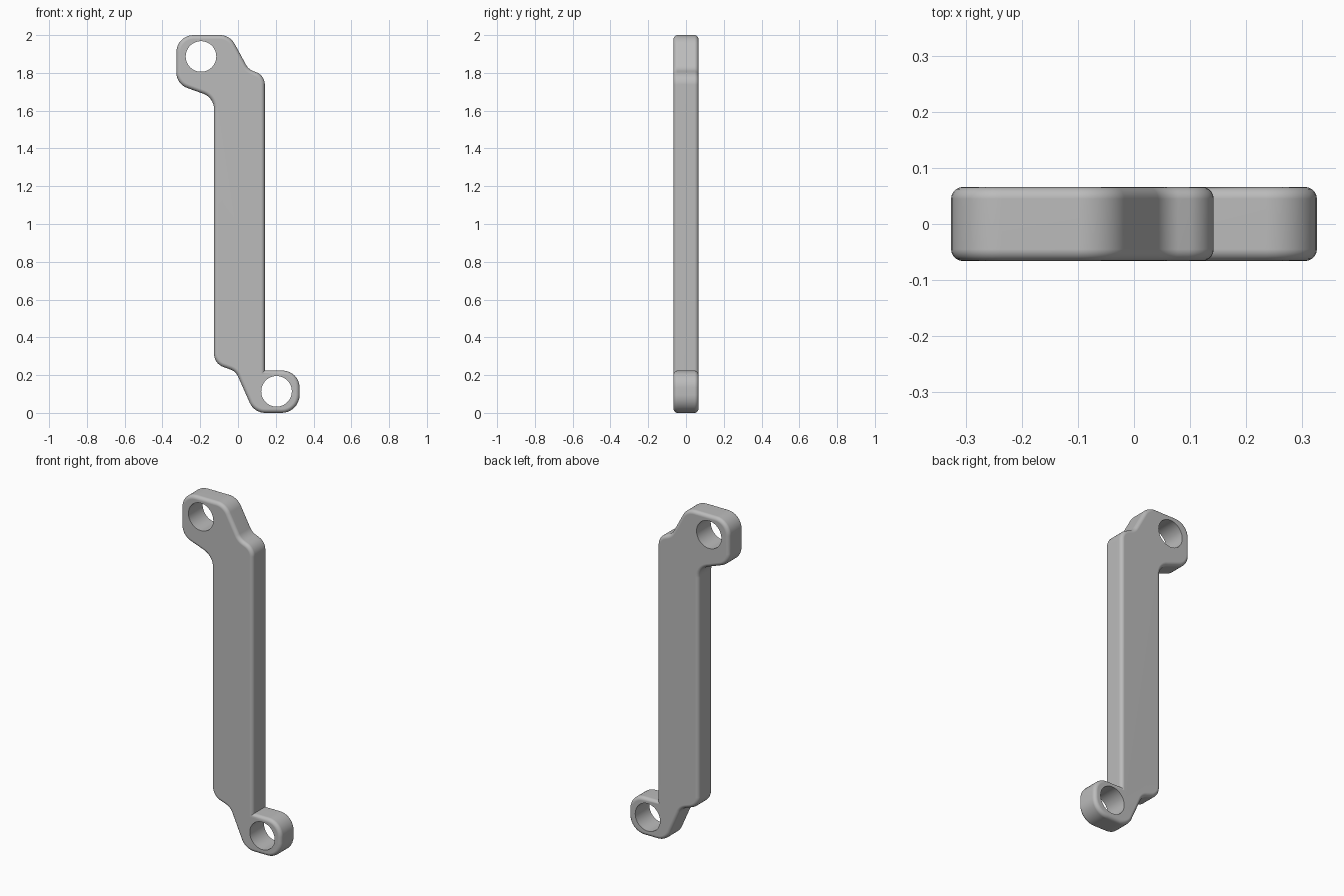
import bpy
import bmesh
import math
from mathutils import Vector

if "Cube" in bpy.data.objects:
    bpy.data.objects.remove(bpy.data.objects["Cube"], do_unlink=True)

HALF = 0.066      # half thickness of the plate
ROUND = 0.021     # rounding of the front and back rims
HOLE_RADIUS = 0.081

# Outline corners, counter-clockwise from the front: x, z, fillet radius
CORNERS = [
    (-0.127, 0.26, 0.075), (-0.012, 0.22, 0.07), (0.086, 0.0, 0.09),
    (0.326, 0.0, 0.095), (0.326, 0.224, 0.09), (0.142, 0.224, 0),
    (0.142, 1.785, 0.07), (0.055, 1.82, 0.07), (-0.043, 2.0, 0.09),
    (-0.326, 2.0, 0.09), (-0.326, 1.741, 0.085), (-0.127, 1.669, 0.085),
]


def fillet(before, corner, after, radius, steps=8):
    """Points of the arc that rounds one outline corner."""
    if not radius:
        return [corner]
    a = (before - corner).normalized()
    b = (after - corner).normalized()
    half = a.angle(b) / 2
    start = corner + a * radius / math.tan(half)
    end = corner + b * radius / math.tan(half)
    centre = corner + (a + b).normalized() * radius / math.sin(half)
    u, v = start - centre, end - centre
    sweep = u.angle(v)
    return [centre + (u * math.sin(sweep * (1 - i / steps))
                      + v * math.sin(sweep * i / steps)) / math.sin(sweep)
            for i in range(steps + 1)]


def make_object(name, bm, material):
    mesh = bpy.data.meshes.new(name)
    bmesh.ops.recalc_face_normals(bm, faces=bm.faces)
    bm.to_mesh(mesh)
    bm.free()
    mesh.materials.append(material)
    obj = bpy.data.objects.new(name, mesh)
    bpy.context.collection.objects.link(obj)
    return obj


def prism(points, half):
    """Extrude an x-z outline evenly to both sides of y = 0."""
    bm = bmesh.new()
    face = bm.faces.new([bm.verts.new((p.x, -half, p.y)) for p in points])
    result = bmesh.ops.extrude_face_region(bm, geom=[face], use_keep_orig=True)
    moved = [g for g in result["geom"] if isinstance(g, bmesh.types.BMVert)]
    bmesh.ops.translate(bm, verts=moved, vec=(0, 2 * half, 0))
    bmesh.ops.recalc_face_normals(bm, faces=bm.faces)
    return bm


grey = bpy.data.materials.new("plain grey")
grey.use_nodes = True
grey.diffuse_color = (0.5, 0.5, 0.5, 1)
grey.node_tree.nodes["Principled BSDF"].inputs["Base Color"].default_value = (0.5, 0.5, 0.5, 1)

# Link plate with rounded rims
corners = [Vector((x, z)) for x, z, r in CORNERS]
outline = []
for i, (x, z, r) in enumerate(CORNERS):
    outline += fillet(corners[i - 1], corners[i], corners[(i + 1) % len(corners)], r)
bm = prism(outline, HALF)
rims = [e for e in bm.edges if abs(e.verts[0].co.y - e.verts[1].co.y) < 0.001]
bmesh.ops.bevel(bm, geom=rims, offset=ROUND, segments=5, profile=0.5,
                affect='EDGES', clamp_overlap=False)
plate = make_object("link_plate", bm, grey)

# Pivot holes through both lugs
for name, x, z in (("upper_hole_cutter", -0.196, 1.887), ("lower_hole_cutter", 0.204, 0.114)):
    ring = [Vector((x + HOLE_RADIUS * math.cos(math.tau * i / 48),
                    z + HOLE_RADIUS * math.sin(math.tau * i / 48))) for i in range(48)]
    cutter = make_object(name, prism(ring, 0.2), grey)
    cutter.hide_render = True
    cut = plate.modifiers.new(name, 'BOOLEAN')
    cut.operation = 'DIFFERENCE'
    cut.solver = 'EXACT'
    cut.object = cutter
    bpy.context.view_layer.objects.active = plate
    bpy.ops.object.modifier_apply(modifier=cut.name)
    bpy.data.objects.remove(cutter, do_unlink=True)

# Smooth shading with crisp hole edges and flat faces
bpy.ops.object.select_all(action='DESELECT')
plate.select_set(True)
bpy.context.view_layer.objects.active = plate
bpy.ops.object.shade_smooth_by_angle(angle=math.radians(35))
weighted = plate.modifiers.new("flat_face_normals", 'WEIGHTED_NORMAL')
weighted.keep_sharp = True
